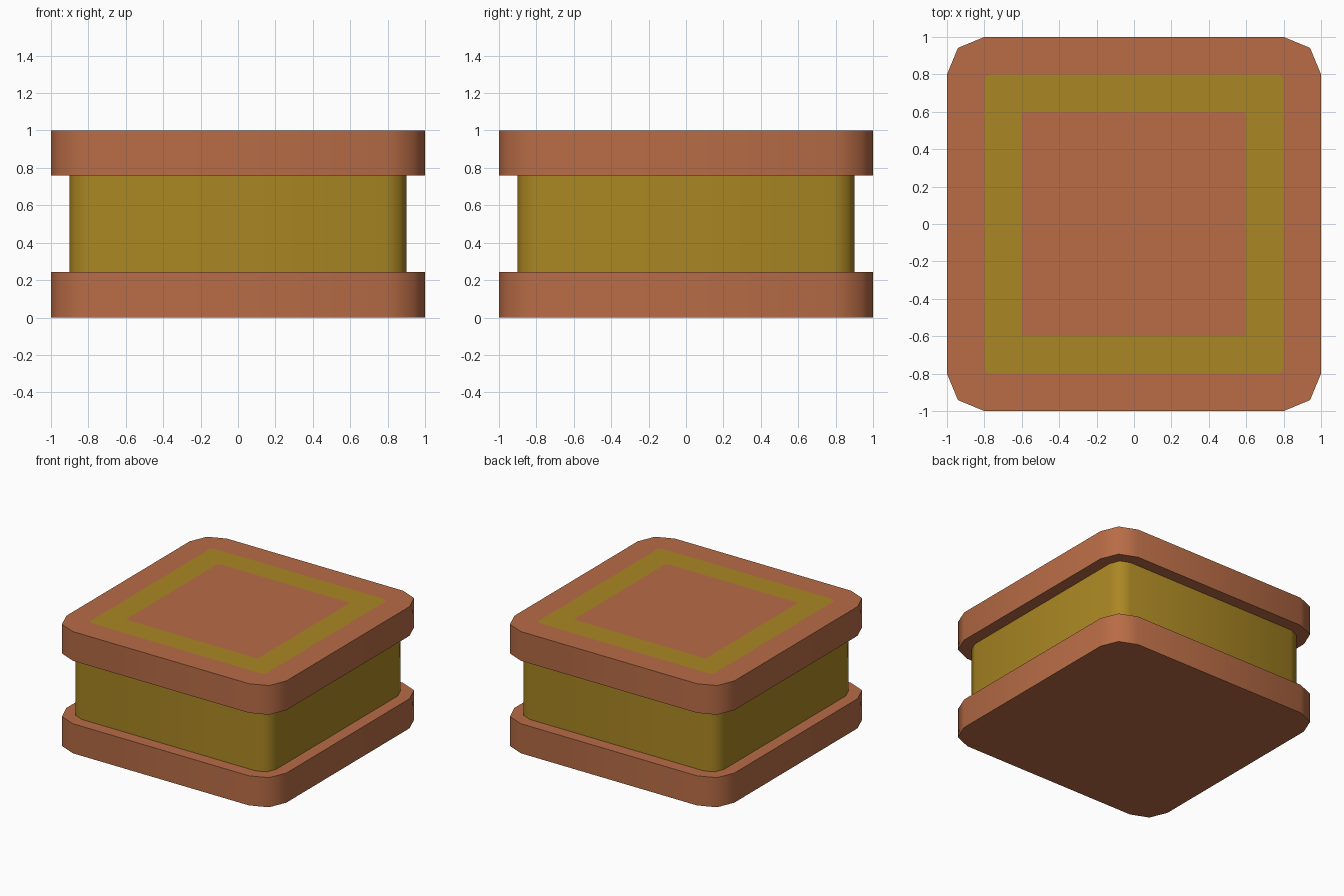
import bpy, bmesh, math

if "Cube" in bpy.data.objects:
    bpy.data.objects.remove(bpy.data.objects["Cube"])

def material(name, rgb):
    m = bpy.data.materials.new(name)
    m.diffuse_color = (*rgb, 1)
    m.use_nodes = True
    m.node_tree.nodes["Principled BSDF"].inputs["Base Color"].default_value = m.diffuse_color
    return m

clay = material("terracotta", (0.479, 0.150, 0.061))
gold = material("ochre", (0.402, 0.242, 0.017))

def rounded_square(half, radius, segments=2):
    """Outline of a square with rounded corners, counter-clockwise."""
    pts = []
    for q in range(4):
        a0 = q * math.pi / 2
        mid = a0 + math.pi / 4
        c = (half - radius) * math.sqrt(2)
        for s in range(segments + 1):
            a = a0 + s * math.pi / 2 / segments
            pts.append((c * math.cos(mid) + radius * math.cos(a),
                        c * math.sin(mid) + radius * math.sin(a)))
    return pts

def loft(name, rings, mats, start_cap=False, end_cap=False, colour=None):
    """Skin a stack of (half, radius, z) outlines; colour(band) gives the material."""
    bm = bmesh.new()
    loops = [[bm.verts.new((x, y, z)) for x, y in rounded_square(h, r)]
             for h, r, z in rings]
    for band, (a, b) in enumerate(zip(loops, loops[1:])):
        for i in range(len(a)):
            j = (i + 1) % len(a)
            f = bm.faces.new((a[i], a[j], b[j], b[i]))
            f.material_index = colour(band) if colour else 0
    if start_cap:
        bm.faces.new(loops[0][::-1])
    if end_cap:
        bm.faces.new(loops[-1])
    bmesh.ops.remove_doubles(bm, verts=bm.verts, dist=1e-5)
    bm.normal_update()
    me = bpy.data.meshes.new(name)
    bm.to_mesh(me)
    bm.free()
    for m in mats:
        me.materials.append(m)
    ob = bpy.data.objects.new(name, me)
    bpy.context.collection.objects.link(ob)
    bpy.ops.object.select_all(action='DESELECT')
    ob.select_set(True)
    bpy.context.view_layer.objects.active = ob
    bpy.ops.object.shade_smooth_by_angle(angle=math.radians(50))
    return ob

# Base slab
loft("base_slab", [(1, 0.2, 0), (1, 0.2, 0.243), (0.9, 0.11, 0.243)], [clay],
     start_cap=True)

# Recessed middle band
loft("middle_band", [(0.9, 0.11, 0.243), (0.9, 0.11, 0.76)], [gold])

# Top slab with a flush square frame inlaid in its upper face
loft("top_slab",
     [(0.9, 0.11, 0.76), (1, 0.2, 0.76), (1, 0.2, 1), (0.8, 0.03, 1), (0.6, 0, 1)],
     [clay, gold], end_cap=True, colour=lambda band: 1 if band == 3 else 0)
